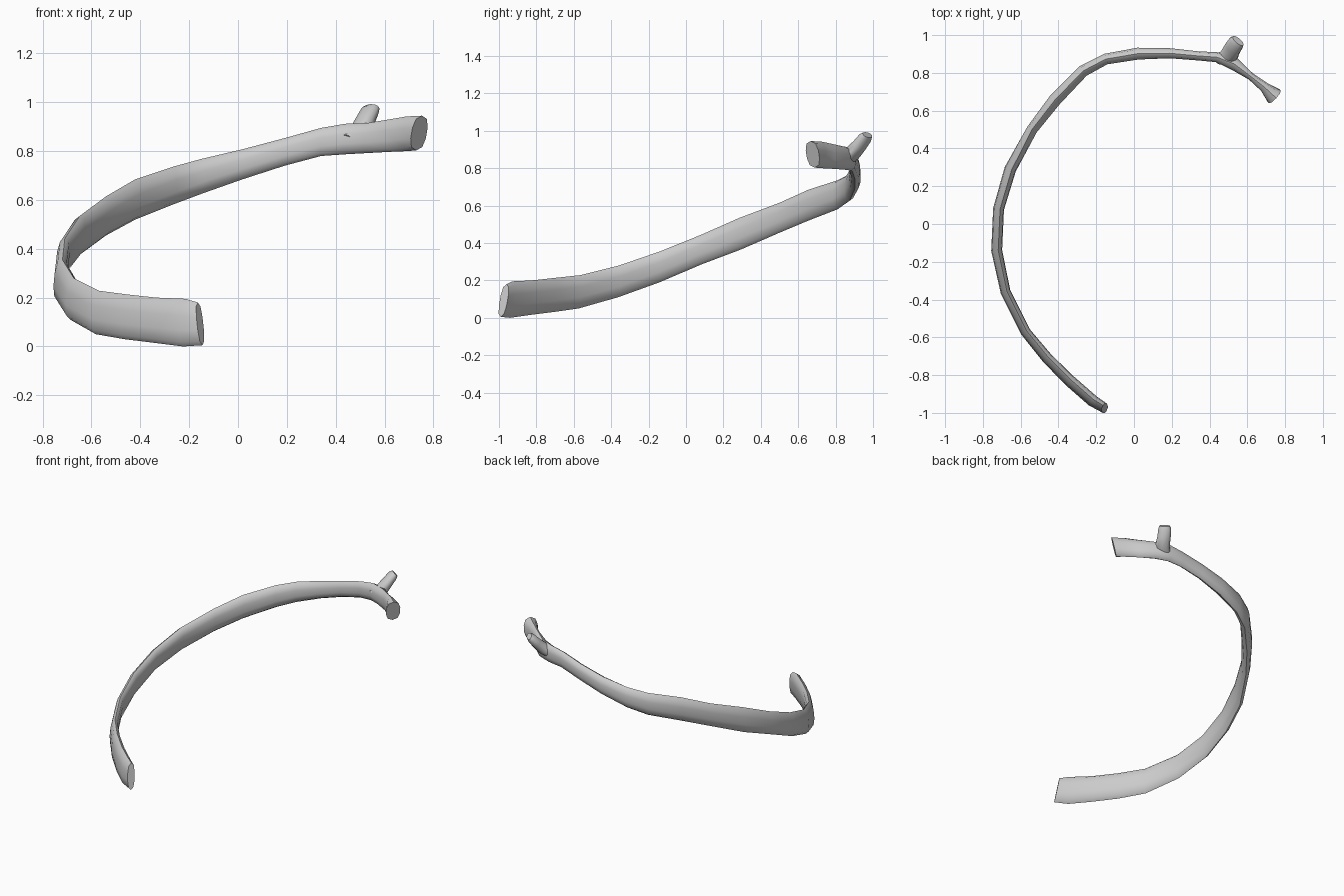
import bpy, bmesh, math
from mathutils import Vector

if "Cube" in bpy.data.objects:
    bpy.data.objects.remove(bpy.data.objects["Cube"])

SIDES = 10


def loft(name, rings):
    """Skin a list of vertex rings into a closed, smooth tube."""
    bm = bmesh.new()
    loops = [[bm.verts.new(p) for p in r] for r in rings]
    n = len(rings[0])
    for a, b in zip(loops, loops[1:]):
        for i in range(n):
            j = (i + 1) % n
            bm.faces.new((a[i], a[j], b[j], b[i]))
    bm.faces.new(loops[0][::-1])
    bm.faces.new(loops[-1])
    bmesh.ops.recalc_face_normals(bm, faces=bm.faces)
    mesh = bpy.data.meshes.new(name)
    bm.to_mesh(mesh)
    bm.free()
    obj = bpy.data.objects.new(name, mesh)
    bpy.context.collection.objects.link(obj)
    bpy.context.view_layer.objects.active = obj
    obj.select_set(True)
    bpy.ops.object.shade_smooth_by_angle(angle=math.radians(50))
    obj.select_set(False)
    return obj


def section(c, side, up, squareness=0.7):
    """Rounded flat cross-section spanned by two half-axis vectors."""
    pts = []
    for k in range(SIDES):
        a = 2 * math.pi * k / SIDES + math.pi / SIDES
        s, u = math.cos(a), math.sin(a)
        s = math.copysign(abs(s) ** squareness, s)
        u = u / math.sin(math.pi / 2 if SIDES % 4 == 2 else math.pi / 2 - math.pi / SIDES)
        pts.append(c + side * s + up * u)
    return pts


# Rib shaft, front tip to spine head: x, y, z low, z high, thickness
stations = [
    (-0.155, -0.975, 0.005, 0.18, 0.05),
    (-0.22, -0.935, 0.00, 0.195, 0.06),
    (-0.34, -0.83, 0.015, 0.20, 0.06),
    (-0.46, -0.71, 0.03, 0.213, 0.055),
    (-0.575, -0.57, 0.05, 0.228, 0.05),
    (-0.68, -0.36, 0.11, 0.28, 0.05),
    (-0.727, -0.14, 0.19, 0.355, 0.055),
    (-0.717, 0.08, 0.285, 0.443, 0.055),
    (-0.655, 0.29, 0.365, 0.535, 0.06),
    (-0.54, 0.50, 0.455, 0.615, 0.06),
    (-0.42, 0.655, 0.52, 0.685, 0.07),
    (-0.27, 0.81, 0.58, 0.735, 0.065),
    (-0.15, 0.873, 0.625, 0.768, 0.06),
    (0.02, 0.902, 0.685, 0.808, 0.065),
    (0.19, 0.904, 0.74, 0.853, 0.055),
    (0.34, 0.89, 0.78, 0.895, 0.05),
    (0.44, 0.883, 0.787, 0.912, 0.055),
    (0.53, 0.848, 0.792, 0.915, 0.07),
    (0.62, 0.78, 0.797, 0.93, 0.04),
    (0.69, 0.725, 0.80, 0.942, 0.055),
    (0.742, 0.677, 0.803, 0.945, 0.095),
]
rings = []
last = len(stations) - 1
for i, (x, y, lo, hi, t) in enumerate(stations):
    p, q = stations[max(i - 1, 0)], stations[min(i + 1, last)]
    along = Vector((q[0] - p[0], q[1] - p[1], 0)).normalized()
    side = Vector((-along.y, along.x, 0))
    up = Vector((0, 0, (hi - lo) / 2))
    if i < 9:
        up -= side * 0.008          # lower edge flares outward
    if i in (0, last):
        up += along * 0.016         # slanted end faces
    rings.append(section(Vector((x, y, (lo + hi) / 2)), side * t / 2, up))
loft("rib_shaft", rings)

# Tubercle: short knob rising backward from the neck
knob = [
    ((0.45, 0.868, 0.845), 0.030, 0.030),
    ((0.50, 0.885, 0.875), 0.050, 0.040),
    ((0.522, 0.93, 0.925), 0.046, 0.034),
    ((0.540, 0.958, 0.962), 0.044, 0.030),
    ((0.551, 0.970, 0.978), 0.036, 0.020),
]
axis = Vector((0.45, 0.55, 0.65)).normalized()
across = Vector((-0.72, 0.69, 0)).normalized()
across = (across - axis * across.dot(axis)).normalized()
rise = axis.cross(across)
loft("tubercle", [section(Vector(c), across * a, rise * b, 0.85) for c, a, b in knob])
